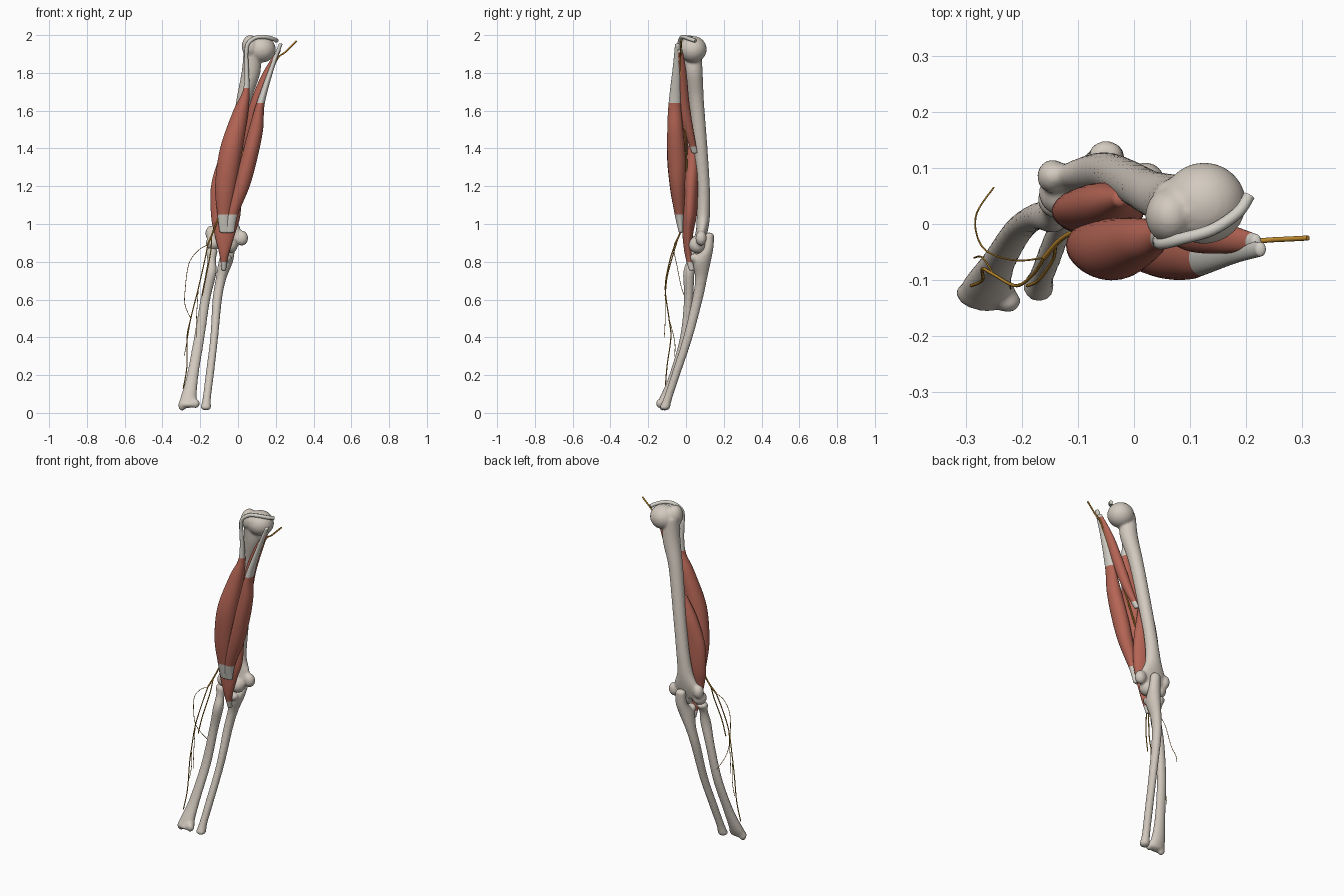
import bpy, bmesh, math
from mathutils import Matrix, Vector

# All part tables are written in hundredths of a unit
UNIT = 0.01
SIDES = 28
STEPS = 6

cube = bpy.data.objects.get("Cube")
if cube:
    bpy.data.objects.remove(cube, do_unlink=True)


def make_material(name, red, green, blue):
    material = bpy.data.materials.new(name)
    material.use_nodes = True
    colour = (red, green, blue, 1)
    material.diffuse_color = colour
    shader = next(n for n in material.node_tree.nodes if n.type == "BSDF_PRINCIPLED")
    shader.inputs["Base Color"].default_value = colour
    shader.inputs["Roughness"].default_value = 0.6
    return material


BONE = make_material("bone ivory", 0.65, 0.59, 0.52)
MUSCLE = make_material("muscle red", 0.46, 0.13, 0.09)
TENDON = make_material("tendon white", 0.64, 0.62, 0.56)
NERVE = make_material("nerve gold", 0.55, 0.27, 0.03)


def catmull(before, start, end, after, t):
    """Interpolate smoothly between two control rows."""
    return [0.5 * (2 * b + (c - a) * t + (2 * a - 5 * b + 4 * c - d) * t ** 2
                   + (3 * b - a - 3 * c + d) * t ** 3)
            for a, b, c, d in zip(before, start, end, after)]


def smooth_rows(rows):
    result = []
    last = len(rows) - 1
    for i in range(last):
        before, after = rows[max(i - 1, 0)], rows[min(i + 2, last)]
        for step in range(STEPS):
            result.append(catmull(before, rows[i], rows[i + 1], after, step / STEPS))
    result.append(list(rows[last]))
    return result


def rounded_cap(row, direction):
    """Shrinking rings that close one end of a loft with a dome."""
    x, y, z, rx, ry = row
    rings = []
    for angle in (25, 50, 70, 84):
        a = math.radians(angle)
        lift = direction * 0.6 * min(rx, ry) * math.sin(a)
        rings.append([x, y, z + lift, rx * math.cos(a), ry * math.cos(a)])
    return rings


def add_loft(bm, rows):
    """Skin horizontal ellipses (x, y, z, half width, half depth), top to bottom."""
    path = smooth_rows(rows)
    path = rounded_cap(path[0], 1)[::-1] + path + rounded_cap(path[-1], -1)
    loops = []
    for x, y, z, rx, ry in path:
        loop = []
        for k in range(SIDES):
            a = math.tau * k / SIDES
            point = Vector((x + rx * math.cos(a), y + ry * math.sin(a), z))
            loop.append(bm.verts.new(point * UNIT))
        loops.append(loop)
    for upper, lower in zip(loops, loops[1:]):
        for k in range(SIDES):
            n = (k + 1) % SIDES
            bm.faces.new((upper[k], lower[k], lower[n], upper[n]))
    bm.faces.new(loops[0])
    bm.faces.new(loops[-1][::-1])


def add_blob(bm, x, y, z, rx, ry, rz):
    """Ellipsoid for the knobs at the ends of the bones."""
    place = Matrix.Translation(Vector((x, y, z)) * UNIT)
    size = Matrix.Diagonal((rx * UNIT, ry * UNIT, rz * UNIT, 1))
    bmesh.ops.create_uvsphere(bm, u_segments=24, v_segments=16, radius=1, matrix=place @ size)


def finish(name, bm, materials, rule=None):
    bmesh.ops.recalc_face_normals(bm, faces=bm.faces)
    for face in bm.faces:
        face.smooth = True
        if rule:
            face.material_index = rule(face.calc_center_median().z / UNIT)
    mesh = bpy.data.meshes.new(name)
    bm.to_mesh(mesh)
    bm.free()
    for material in materials:
        mesh.materials.append(material)
    part = bpy.data.objects.new(name, mesh)
    bpy.context.collection.objects.link(part)
    return part


def make_bone(name, rows, blobs):
    """Fuse a shaft and its knobs into one smooth surface."""
    bm = bmesh.new()
    add_loft(bm, rows)
    for blob in blobs:
        add_blob(bm, *blob)
    bone = finish(name, bm, [BONE])
    fuse = bone.modifiers.new("fuse", "REMESH")
    fuse.mode = "VOXEL"
    fuse.voxel_size = 0.007
    fuse.use_smooth_shade = True
    soften = bone.modifiers.new("soften", "SMOOTH")
    soften.factor = 0.5
    soften.iterations = 5


def make_muscle(name, rows, top, bottom):
    """Red between the two heights, tendon beyond them."""
    bm = bmesh.new()
    add_loft(bm, rows)
    finish(name, bm, [MUSCLE, TENDON], lambda z: 0 if bottom < z < top else 1)


def make_tube(name, paths, material, radius):
    curve = bpy.data.curves.new(name, "CURVE")
    curve.dimensions = "3D"
    curve.bevel_depth = radius * UNIT
    curve.bevel_resolution = 2
    curve.use_fill_caps = True
    curve.materials.append(material)
    for path in paths:
        points = smooth_rows(path)
        spline = curve.splines.new("POLY")
        spline.points.add(len(points) - 1)
        for target, point in zip(spline.points, points):
            target.co = (*(Vector(point) * UNIT), 1)
        spline.use_smooth = True
    part = bpy.data.objects.new(name, curve)
    bpy.context.collection.objects.link(part)


# Upper arm bone: shaft, ball head, tubercle, then the elbow knobs
make_bone("upper_arm_bone",
          [(7, 3, 193, 4, 5), (7, 4, 181, 5, 4.8), (3, 5.5, 165, 4, 4),
           (-1, 7.7, 140, 3.7, 3.7), (-4, 9.2, 120, 3.7, 3.4),
           (-6, 9.2, 105, 4.8, 3.5), (-6.5, 8.5, 97, 8, 3.2), (-7, 7, 91, 8, 3)],
          [(12.5, 3.7, 192.5, 7.5, 7.3, 7), (6.5, 1.5, 194, 4.5, 5, 6),
           (-13, 5.5, 90, 4, 4, 4), (-4.5, 6, 89, 4.5, 4.6, 4.6),
           (2, 8, 92.5, 3.4, 3, 4), (-14.5, 8.5, 95, 2.8, 3, 4)])

# Inner forearm bone with its elbow hook
make_bone("inner_forearm_bone",
          [(-5, 12.3, 94, 3, 2.5), (-5, 11.5, 87, 3.3, 3), (-6.5, 8.5, 80, 3.8, 4.6),
           (-9, 8, 71, 2.8, 3.2), (-11, 6, 60, 2.5, 2.8), (-12.6, 1, 40, 2.1, 2.5),
           (-15, -5.5, 20, 2.2, 2.3), (-16.5, -9.5, 8, 2.2, 2.3), (-17, -11.2, 3, 2.8, 2.8)],
          [(-6.5, 4.5, 82, 3.2, 2.5, 2.5)])

# Outer forearm bone, flaring at the wrist
make_bone("outer_forearm_bone",
          [(-14, 4.5, 85.5, 3.3, 3.3), (-14, 3, 81, 2.3, 2.4), (-14.3, 1.5, 74, 2.9, 3),
           (-17.3, 1.3, 60, 2.6, 2.4), (-20.5, -1, 40, 2.8, 2.2), (-24, -6.5, 20, 3.1, 2.4),
           (-26, -10.5, 9, 4.2, 3), (-26.2, -12.6, 4.5, 5.4, 3.1)],
          [(-29.5, -12.3, 4, 2.2, 2, 2.8), (-22.5, -13.8, 5, 2.3, 2, 2.5)])

# Muscles
make_muscle("biceps_long_head",
            [(4.3, -3, 190, 1, 1), (4.5, -2.5, 172, 1.6, 2), (1.5, -3, 160, 4, 4),
             (-3.5, -4.5, 140, 6, 5.5), (-6.5, -4, 120, 5.6, 4.6),
             (-7.3, -3.3, 105, 3.6, 2.6), (-7, -2.7, 96, 2.8, 1.2)], 172, 105)
make_muscle("biceps_short_head",
            [(22.5, -4.5, 195, 1, 1.3), (18, -5, 183, 1.3, 2), (12, -6, 164, 2.2, 3.2),
             (9.5, -5.7, 150, 3.8, 4.2), (6, -5, 135, 4.3, 4.8), (2, -4.5, 120, 4.2, 4),
             (-3, -3.5, 105, 3, 2.5), (-4.5, -2.7, 96, 2.6, 1.2)], 164, 105)
make_muscle("inner_upper_arm_muscle",
            [(21.7, -3.3, 192, 1, 1.5), (15.5, -2.5, 180, 2.4, 2.8), (9.7, -1.5, 165, 3, 3.2),
             (5.5, 1.3, 150, 2.6, 2.6), (2, 4.5, 138, 1, 1.5)], 191, 142)
make_muscle("deep_elbow_muscle",
            [(-2.5, 4.5, 148, 1.5, 1.5), (-5, 3.6, 135, 5, 3.8), (-6.3, 2.6, 120, 8, 4.3),
             (-6.5, 1.8, 105, 7.8, 4), (-7, 1, 96, 5.8, 3), (-7.3, 1, 86, 3, 2),
             (-7.5, 2, 80, 1.7, 1.7), (-7.5, 3, 76, 1.2, 1.5)], 160, 80)

# Tendon looping over the ball head
make_tube("biceps_long_tendon",
          [[(4.3, -3, 188), (5, -3.5, 195), (9, -2.5, 198.5), (14, -1, 199),
            (18.5, 2, 198), (20.5, 5, 197)]], TENDON, 1.1)

# Nerve trunk and the finer branches down the forearm
make_tube("nerve_trunk",
          [[(31, -2.5, 197), (25, -2.8, 191), (20, -3, 186), (12, -2, 165), (4, 0, 142),
            (-5, 0, 118), (-12, -2, 99), (-16, -6, 89)]], NERVE, 0.45)
make_tube("nerve_branches",
          [[(-16, -6, 89), (-18, -9, 79), (-21, -11, 66), (-25, -9, 50), (-27, -8, 40),
            (-27, -10, 25), (-29, -11, 13)],
           [(-14, -4, 93), (-14.5, -6.5, 85), (-17, -10, 72), (-19, -11, 62)]], NERVE, 0.3)
make_tube("fine_nerve_branches",
          [[(-16, -6, 89), (-21, -6.5, 86), (-26, -5, 79), (-28, -2, 65), (-28, 2, 57),
            (-25, 6.5, 50)],
           [(-25, -9, 50), (-27, -6, 38), (-28.5, -6, 30)],
           [(-21, -11, 66), (-22, -11, 50), (-22, -11.5, 40)]], NERVE, 0.16)
